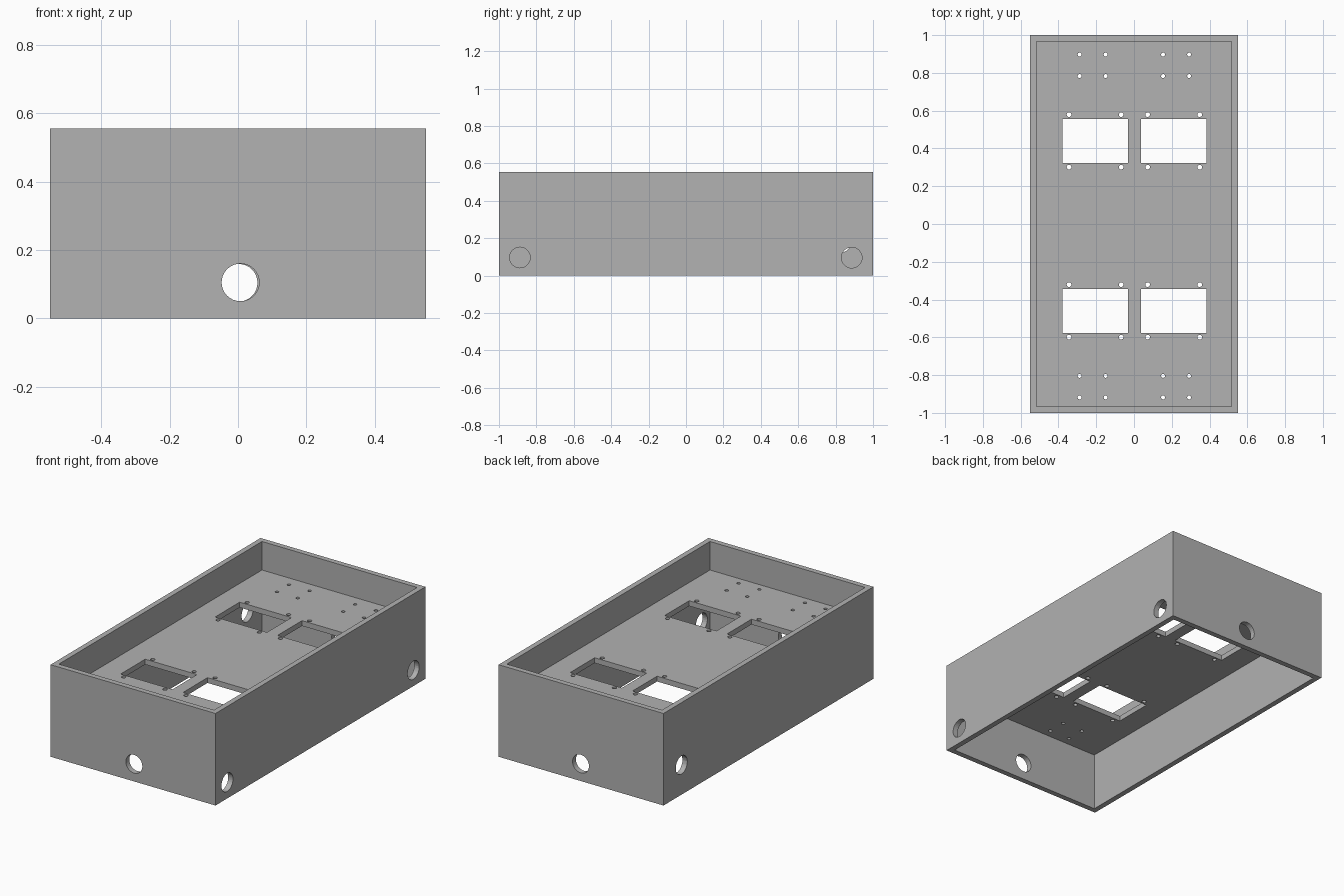
import bpy
import bmesh
from math import radians
from mathutils import Matrix, Vector

if "Cube" in bpy.data.objects:
    bpy.data.objects.remove(bpy.data.objects["Cube"])

W, L, H = 1.10, 2.0, 0.555      # outer casing size
T = 0.0325                      # wall thickness
PLATE_TOP, PLATE_T = 0.383, 0.032

grey = bpy.data.materials.new("plain grey")
grey.use_nodes = True
grey.diffuse_color = (0.445, 0.445, 0.445, 1)
grey.node_tree.nodes["Principled BSDF"].inputs["Base Color"].default_value = grey.diffuse_color


def add_box(bm, lo, hi):
    lo, hi = Vector(lo), Vector(hi)
    m = Matrix.Translation((lo + hi) / 2) @ Matrix.Diagonal((*(hi - lo), 1))
    bmesh.ops.create_cube(bm, size=1, matrix=m)


def add_cylinder(bm, centre, radius, depth, axis="Z", sides=32):
    turn = {"X": Matrix.Rotation(radians(90), 4, "Y"),
            "Y": Matrix.Rotation(radians(90), 4, "X"),
            "Z": Matrix.Identity(4)}[axis]
    bmesh.ops.create_cone(bm, cap_ends=True, segments=sides, radius1=radius,
                          radius2=radius, depth=depth,
                          matrix=Matrix.Translation(centre) @ turn)


def make_object(name, bm):
    mesh = bpy.data.meshes.new(name)
    bm.to_mesh(mesh)
    bm.free()
    mesh.materials.append(grey)
    obj = bpy.data.objects.new(name, mesh)
    bpy.context.collection.objects.link(obj)
    return obj


def cut(obj, bm):
    """Subtract the shapes in bm, then tidy the shading."""
    cutter = make_object(obj.name + "_cutter", bm)
    cutter.hide_render = True
    mod = obj.modifiers.new("openings", "BOOLEAN")
    mod.operation, mod.solver, mod.object = "DIFFERENCE", "EXACT", cutter
    bpy.ops.object.select_all(action="DESELECT")
    obj.select_set(True)
    bpy.context.view_layer.objects.active = obj
    bpy.ops.object.modifier_apply(modifier=mod.name)
    bpy.data.objects.remove(cutter)
    bpy.ops.object.shade_smooth_by_angle(angle=radians(30))


# Casing: four walls, open above and below
bm = bmesh.new()
add_box(bm, (-W / 2, -L / 2, 0), (W / 2, L / 2, H))
casing = make_object("casing_walls", bm)
bm = bmesh.new()
add_box(bm, (T - W / 2, T - L / 2, -0.1), (W / 2 - T, L / 2 - T, H + 0.1))
cut(casing, bm)

# Round cable openings through the walls
bm = bmesh.new()
R = 0.055
add_cylinder(bm, (0.007, -L / 2, 0.105), R, 0.2, "Y")
add_cylinder(bm, (0.002, L / 2, 0.104), R, 0.2, "Y")
add_cylinder(bm, (W / 2, -0.888, 0.097), R, 0.2, "X")
add_cylinder(bm, (W / 2, 0.886, 0.096), R, 0.2, "X")
add_cylinder(bm, (-W / 2, 0.828, 0.179), R, 0.2, "X")
cut(casing, bm)

# Mounting plate between the walls
bm = bmesh.new()
add_box(bm, (T - W / 2, T - L / 2, PLATE_TOP - PLATE_T),
        (W / 2 - T, L / 2 - T, PLATE_TOP))
plate = make_object("mounting_plate", bm)

# Rectangular windows, their screw holes and the small hole groups
bm = bmesh.new()
for y in (0.44, -0.46):
    for x in (-0.206, 0.210):
        add_box(bm, (x - 0.173, y - 0.117, 0.2), (x + 0.173, y + 0.117, 0.5))
        for dx in (-0.138, 0.138):
            for dy in (-0.139, 0.139):
                add_cylinder(bm, (x + dx, y + dy, PLATE_TOP), 0.0125, 0.2, sides=16)
for y in (0.84, -0.861):
    for x in (-0.219, 0.223):
        for dx in (-0.069, 0.069):
            for dy in (-0.057, 0.057):
                add_cylinder(bm, (x + dx, y + dy, PLATE_TOP), 0.0105, 0.2, sides=16)
cut(plate, bm)
